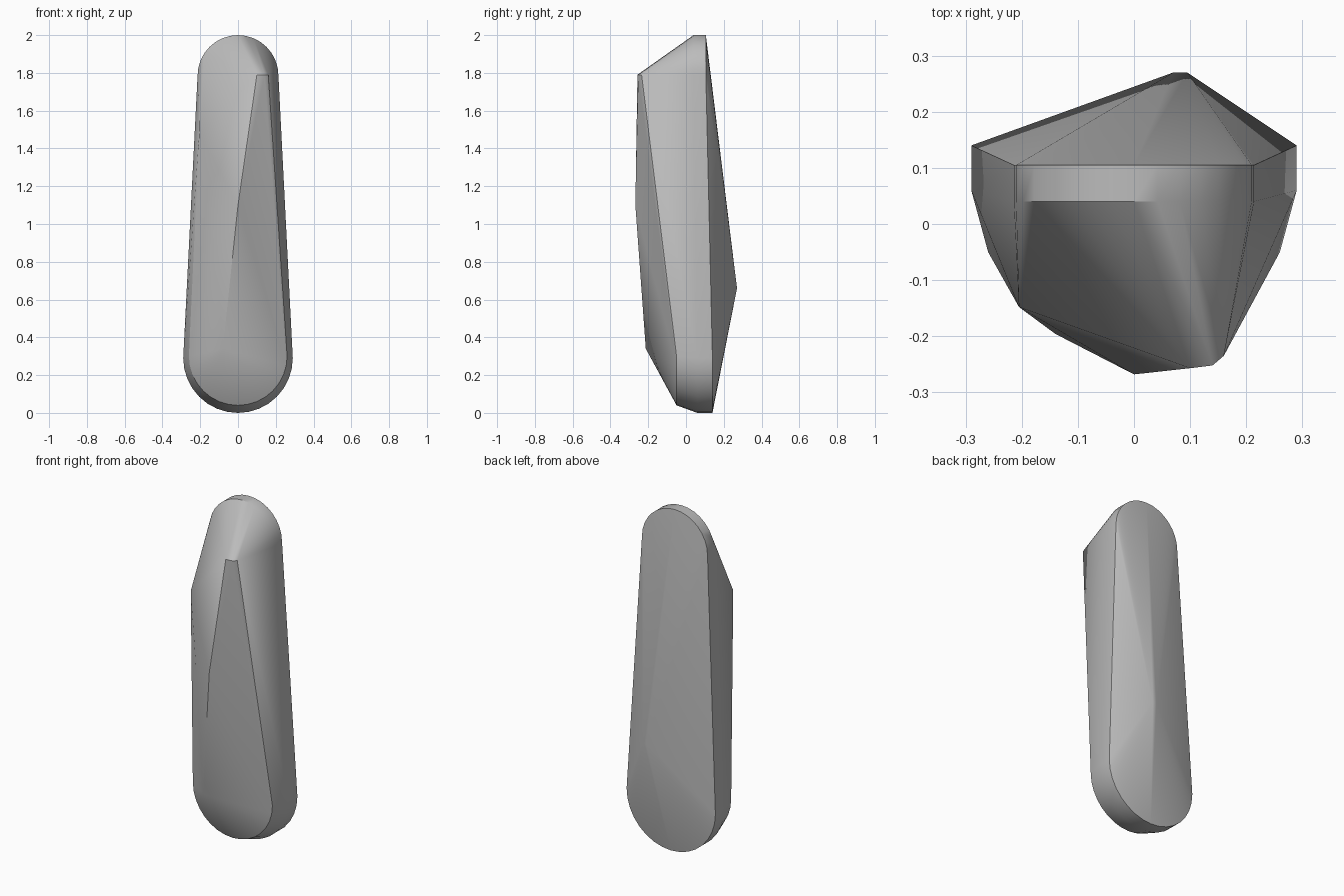
import bpy, bmesh, math

cube = bpy.data.objects.get("Cube")
if cube:
    bpy.data.objects.remove(cube, do_unlink=True)

grey = bpy.data.materials.new("stone_grey")
grey.use_nodes = True
colour = (0.5, 0.5, 0.5, 1)
grey.diffuse_color = colour
grey.node_tree.nodes["Principled BSDF"].inputs["Base Color"].default_value = colour


def arc(radius, centre_z, y, start, steps=16):
    """Half circle in the x-z plane, counter-clockwise from the start angle."""
    angles = [start + math.pi * i / steps for i in range(steps + 1)]
    return [(radius * math.cos(a), y, centre_z + radius * math.sin(a)) for a in angles]


# Rounded rims: a narrow top and a wide bottom
points = arc(0.214, 1.786, 0.105, 0) + arc(0.214, 1.786, 0.04, 0)
points += arc(0.29, 0.29, 0.14, math.pi) + arc(0.29, 0.29, 0.06, math.pi)
points += arc(0.26, 0.30, -0.05, math.pi)

# Blunt ridge at the top of the front
points += [(0.10, -0.257, 1.79), (0.14, -0.252, 1.79), (0.16, -0.235, 1.79)]
# Faceted front, running down from the ridge
points += [(0, -0.268, 1.1), (-0.14, -0.196, 1.1),
           (-0.205, -0.148, 1.48), (-0.08, -0.213, 0.34)]
# Short ridge on the back
points += [(0.07, 0.27, 0.66), (0.095, 0.27, 0.66)]

# Wrap the rims and ridges in one tight skin
bm = bmesh.new()
verts = [bm.verts.new(p) for p in points]
hull = bmesh.ops.convex_hull(bm, input=verts)
unused = {v for v in hull["geom_interior"] + hull["geom_unused"]
          if isinstance(v, bmesh.types.BMVert) and v.is_valid}
bmesh.ops.delete(bm, geom=list(unused), context="VERTS")
bmesh.ops.recalc_face_normals(bm, faces=bm.faces)
mesh = bpy.data.meshes.new("faceted_stone")
bm.to_mesh(mesh)
bm.free()
mesh.materials.append(grey)

stone = bpy.data.objects.new("faceted_stone", mesh)
bpy.context.collection.objects.link(stone)
bpy.ops.object.select_all(action="DESELECT")
stone.select_set(True)
bpy.context.view_layer.objects.active = stone
bpy.ops.object.shade_smooth_by_angle(angle=math.radians(30))
